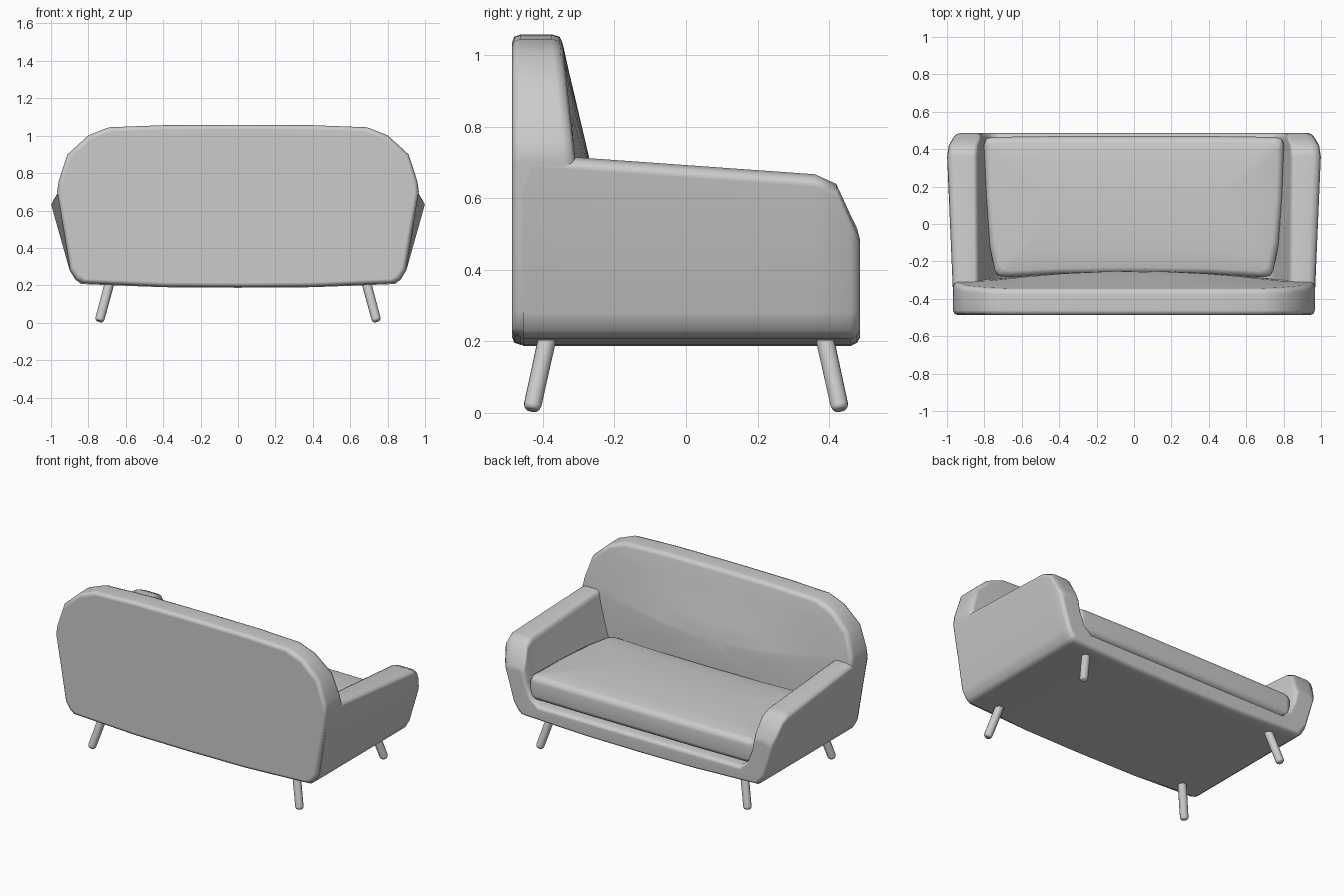
import bpy, bmesh, math
from mathutils import Vector

if "Cube" in bpy.data.objects:
    bpy.data.objects.remove(bpy.data.objects["Cube"], do_unlink=True)

# One plain grey for the whole sofa
grey = bpy.data.materials.new("plain_grey")
grey.use_nodes = True
colour = (0.6, 0.6, 0.6, 1)
grey.diffuse_color = colour
grey.node_tree.nodes["Principled BSDF"].inputs["Base Color"].default_value = colour


def loft(name, rings):
    """Skin closed rings of points in order and cap both ends."""
    bm = bmesh.new()
    loops = [[bm.verts.new(p) for p in ring] for ring in rings]
    for a, b in zip(loops, loops[1:]):
        for i in range(len(a)):
            j = (i + 1) % len(a)
            bm.faces.new((a[i], a[j], b[j], b[i]))
    bm.faces.new(loops[0])
    bm.faces.new(loops[-1])
    bmesh.ops.recalc_face_normals(bm, faces=bm.faces)
    mesh = bpy.data.meshes.new(name)
    bm.to_mesh(mesh)
    bm.free()
    mesh.materials.append(grey)
    obj = bpy.data.objects.new(name, mesh)
    bpy.context.collection.objects.link(obj)
    bpy.ops.object.select_all(action='DESELECT')
    obj.select_set(True)
    bpy.context.view_layer.objects.active = obj
    bpy.ops.object.shade_smooth_by_angle(angle=math.radians(50))
    obj.modifiers.new("even_shading", 'WEIGHTED_NORMAL').keep_sharp = True
    return obj


def mirrored(half):
    """Close a half outline, given from x = 0 to x = 0, across the centre."""
    return half + [(-x, v) for x, v in reversed(half) if x > 0]


# Backrest: rounded outline with chamfered rims and a gently bowed front
back_outline = mirrored([(0, .19), (.4, .193), (.837, .213), (.867, .234), (.897, .283), (.929, .48),
                         (.967, .70), (.958, .76), (.912, .9), (.8, 1.002), (.69, 1.045),
                         (.4, 1.056), (0, 1.058)])
MID = .62


def bowed(x, z):
    drop = min(max(0, 1.03 - z), .4)
    return -.345 + drop * (.11 + .125 * max(0, 1 - (x / .8) ** 2))


def back_ring(sx, sz, y=None, shift=0):
    pts = [(x * sx, MID + (z - MID) * sz) for x, z in back_outline]
    return [(x, bowed(x, z) + shift if y is None else y, z) for x, z in pts]


loft("backrest", [back_ring(.975, .945, -.487), back_ring(.992, .985, -.48), back_ring(1, 1, -.462),
                  back_ring(1, 1, None, -.03), back_ring(.992, .985, None, -.008),
                  back_ring(.975, .945), back_ring(.8, .75), back_ring(.6, .5),
                  back_ring(.4, .3), back_ring(.1, .1)])


# Base and arms: one U-shaped section swept from back to front
def frame_ring(y, top, wide, inner, low, e=0):
    half = [(0, .187 + e), (.4, .19 + e), (.84 - e / 2, .207 + e), (.87 - e, .23 + e), (.9 - e, .28 + e / 2),
            (wide - e, top - .035 - e / 2), (wide - .012 - e, top - .012 - e), (wide - .04 - e, top - e),
            (inner + .025 + e, top - e), (inner + .007 + e, top - .01 - e), (inner + e, top - .03 - e / 2),
            (low + e, .42), (low - .03 + e / 2, .34 - e / 2), (low - .08, .3 - e), (0, .3 - e)]
    return [(x, y, z) for x, z in mirrored(half)]


loft("base_and_arms", [frame_ring(-.455, .725, .964, .828, .745), frame_ring(.36, .667, .999, .835, .795),
                       frame_ring(.42, .64, .99, .832, .8), frame_ring(.46, .553, .967, .818, .8),
                       frame_ring(.478, .525, .96, .812, .8, .009),
                       frame_ring(.486, .51, .955, .81, .8, .023)])

# Seat cushion: tapered, rounded and slightly crowned
cushion_outline = mirrored([(0, .47), (.4, .47), (.76, .465), (.79, .455), (.802, .425), (.795, .15),
                            (.775, -.1), (.745, -.25), (.73, -.275), (.69, -.285), (.4, -.27), (0, -.265)])


def cushion_ring(inset, z):
    sx, sy = 1 - inset / .8, 1 - inset / .38
    return [(x * sx, .1 + (y - .1) * sy, z) for x, y in cushion_outline]


loft("seat_cushion", [cushion_ring(i, z) for i, z in
                      [(.04, .31), (.012, .325), (0, .35), (0, .435), (.01, .46),
                       (.035, .474), (.13, .482), (.24, .488), (.34, .49)]])

# Four splayed legs with softened feet
for side, sx in (("left", 1), ("right", -1)):
    for end, sy in (("front", 1), ("rear", -1)):
        foot = Vector((.742 * sx, .432 * sy, .007))
        head = Vector((.682 * sx, .383 * sy, .23))
        turn = (head - foot).to_track_quat('Z', 'Y')
        rings = []
        for t, r in ((0, .015), (.03, .022), (.07, .025), (1, .026)):
            centre = foot.lerp(head, t)
            rings.append([centre + turn @ Vector((r * math.cos(a), r * math.sin(a), 0))
                          for a in (k * math.tau / 12 for k in range(12))])
        loft(f"{end}_{side}_leg", rings)
